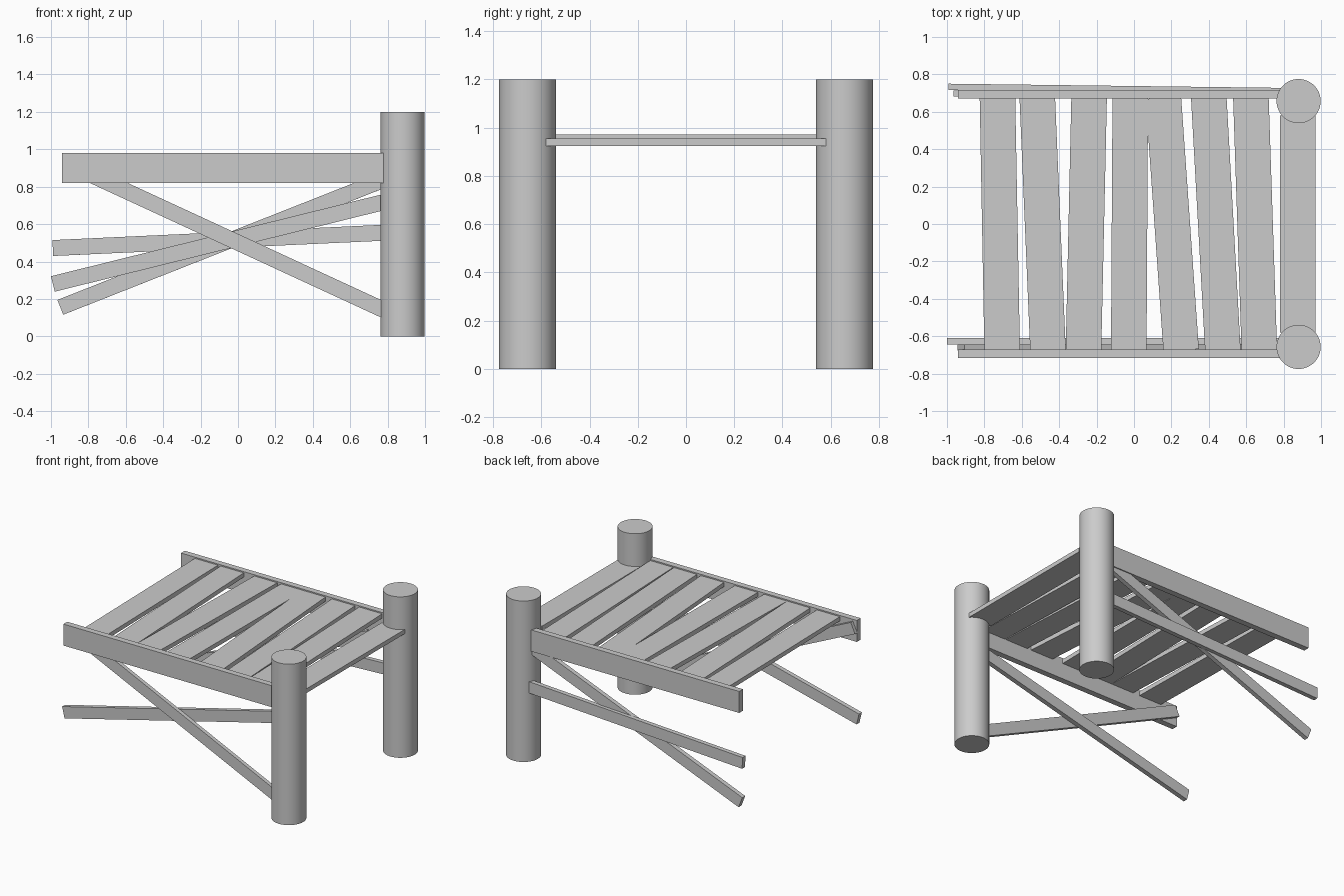
import bpy
from math import atan2, hypot
from mathutils import Vector

if "Cube" in bpy.data.objects:
    bpy.data.objects.remove(bpy.data.objects["Cube"])


def box(name, centre, size, rot=(0, 0, 0)):
    bpy.ops.mesh.primitive_cube_add(size=1, location=centre, rotation=rot)
    ob = bpy.context.object
    ob.name = name
    ob.scale = size
    bpy.ops.object.transform_apply(location=False, rotation=False, scale=True)
    return ob


def beam(name, a, b, thick, height):
    """Straight board between two points, upright cross-section."""
    a, b = Vector(a), Vector(b)
    d = b - a
    rot = (0, -atan2(d.z, hypot(d.x, d.y)), atan2(d.y, d.x))
    return box(name, (a + b) / 2, (d.length, thick, height), rot)


# Round posts and side rails
for side, label in ((-1, "front"), (1, "back")):
    bpy.ops.mesh.primitive_cylinder_add(vertices=48, radius=0.118, depth=1.2,
                                        location=(0.88, side * 0.657, 0.6))
    bpy.context.object.name = label + "_post"
    bpy.ops.object.shade_smooth_by_angle()
    box(label + "_rail", (-0.08, side * 0.693, 0.9), (1.72, 0.045, 0.16))

# Deck planks: x centre at the front end, x centre at the back end
planks = [(-0.705, -0.73), (-0.46, -0.517), (-0.27, -0.24), (-0.028, -0.02),
          (0.252, 0.157), (0.475, 0.40), (0.67, 0.625)]
for i, (x0, x1) in enumerate(planks):
    beam(f"plank_{i + 1}", (x0, -0.675, 0.955), (x1, 0.675, 0.955), 0.19, 0.032)
box("end_plank", (0.875, 0, 0.94), (0.19, 1.16, 0.032))

# Diagonal braces, running from the open end into the posts
beam("front_rising_brace", (-0.99, -0.627, 0.28), (0.85, -0.627, 0.735), 0.034, 0.085)
beam("front_falling_brace", (-0.925, -0.66, 0.928), (0.85, -0.66, 0.108), 0.03, 0.085)
beam("back_level_brace", (-0.99, 0.733, 0.472), (0.85, 0.71, 0.557), 0.034, 0.085)
beam("back_rising_brace", (-0.95, 0.698, 0.155), (0.85, 0.69, 0.865), 0.034, 0.085)
